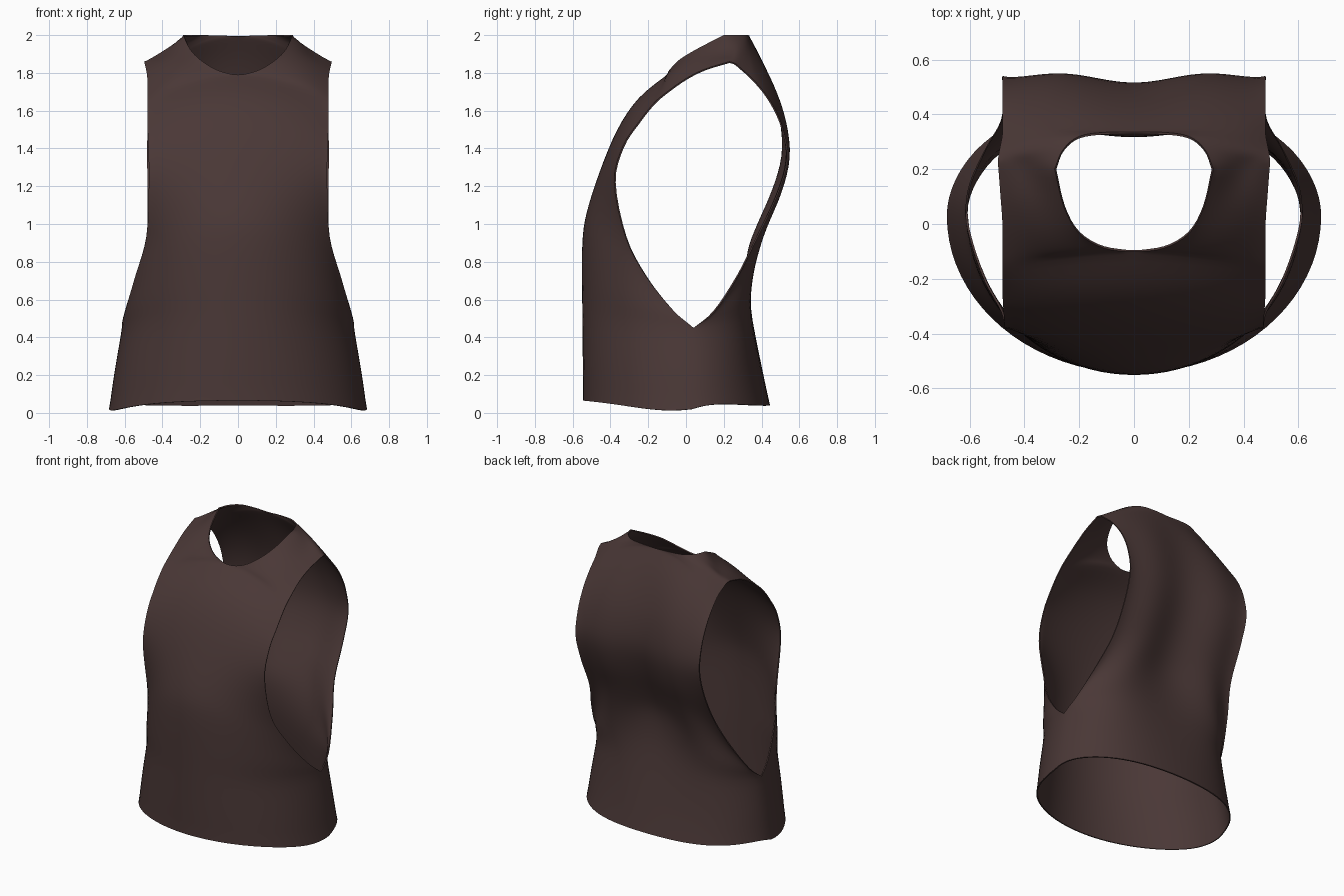
import bpy, bmesh, math

if "Cube" in bpy.data.objects:
    bpy.data.objects.remove(bpy.data.objects["Cube"])

# Rows run from hem to shoulder: inner xyz (centre line, then neckline),
# outer xyz (side seam, then armhole), arc angle, outward bulge
FRONT = [
    (0, -.545, .065, .683, .03, .02, 90, 0),
    (0, -.548, .25, .655, .035, .22, 90, 0),
    (0, -.55, .5, .615, .04, .45, 88, 0),
    (0, -.552, .7, .595, -.07, .545, 82, 0),
    (0, -.55, .9, .545, -.21, .72, 68, 0),
    (0, -.53, 1.05, .485, -.32, .93, 55, 0),
    (0, -.46, 1.27, .472, -.38, 1.22, 45, 0),
    (0, -.365, 1.5, .475, -.335, 1.41, 40, 0),
    (0, -.25, 1.67, .48, -.25, 1.54, 35, 0),
    (0, -.1, 1.79, .48, -.17, 1.64, 30, 0),
    (.11, -.088, 1.815, .48, -.10, 1.70, 20, .01),
    (.2, -.035, 1.87, .48, 0, 1.77, 10, .01),
    (.255, .06, 1.928, .487, .1, 1.82, 5, 0),
    (.29, .2, 2.0, .497, .23, 1.86, 0, -.025),
]
BACK = [
    (0, .445, .04, .683, .03, .02, 90, .02),
    (0, .40, .25, .655, .035, .22, 90, .025),
    (0, .35, .5, .615, .04, .45, 88, .045),
    (0, .325, .68, .60, .15, .535, 80, .06),
    (0, .33, .85, .54, .28, .73, 60, .06),
    (0, .385, 1.0, .485, .38, .93, 45, .045),
    (0, .46, 1.17, .477, .485, 1.15, 40, .04),
    (0, .515, 1.36, .48, .54, 1.34, 40, .03),
    (0, .505, 1.55, .48, .515, 1.5, 40, .025),
    (0, .46, 1.72, .48, .47, 1.61, 40, .02),
    (0, .40, 1.87, .48, .42, 1.69, 35, .01),
    (0, .335, 1.995, .48, .37, 1.75, 30, 0),
    (.1, .335, 1.998, .48, .33, 1.79, 20, 0),
    (.2, .32, 2.0, .487, .29, 1.825, 10, 0),
    (.26, .27, 2.0, .493, .26, 1.85, 5, 0),
    (.29, .2, 2.0, .497, .23, 1.86, 0, -.025),
]
STEPS, COLS = 4, 20
ARMPIT = 2          # row where the side seam turns into the armhole


def smooth_rows(rows):
    """Catmull-Rom through the rows, broken at the armpit and neck corners."""
    neck = max(i for i, r in enumerate(rows) if r[0] == 0)
    last = len(rows) - 1
    out = []
    for i in range(last):
        p1, p2 = rows[i], rows[i + 1]
        for k in range(STEPS):
            t = k / STEPS
            row = []
            for c in range(8):
                corner = neck if c < 3 else ARMPIT if c < 6 else -1
                b, d = p1[c], p2[c]
                a = 2 * b - d if i in (0, corner) else rows[i - 1][c]
                e = 2 * d - b if i + 1 in (last, corner) else rows[i + 2][c]
                if (i == neck and c in (1, 2)) or (i == ARMPIT and c == 3):
                    a = d       # edge leaves its corner level
                row.append(b + .5 * t * (d - a + t * (2 * a - 5 * b + 4 * d - e
                                                      + t * (3 * (b - d) + e - a))))
            out.append(row)
    out.append(list(rows[-1]))
    return out


def add_panel(bm, rows, side, sx):
    """Half panel; side is -1 front, +1 back; sx mirrors left and right."""
    grid = []
    for x0, y0, z0, x1, y1, z1, deg, bulge in smooth_rows(rows):
        a = math.radians(max(deg, 4))
        k = max(0, min(1, deg / 30))
        wave = side * .022 * max(0, 1 - z0 / .35)      # hem ripple
        line = []
        for j in range(COLS + 1):
            s = j / COLS
            u = math.sin(a * s) / math.sin(a)
            w = k * (1 - math.cos(a * s)) / (1 - math.cos(a)) + (1 - k) * s
            bump = math.sin(math.pi * s) ** 2
            drop = bulge if bulge < 0 else 0           # sag of the shoulder line
            x = x0 + (x1 - x0) * u
            y = y0 + (y1 - y0) * w + side * max(bulge, 0) * bump
            z = z0 + (z1 - z0) * w + drop * bump + wave * math.sin(math.pi * s ** 3)
            line.append(bm.verts.new((sx * x, y, z)))
        grid.append(line)
    for lo, hi in zip(grid, grid[1:]):
        for j in range(COLS):
            quad = (lo[j], lo[j + 1], hi[j + 1], hi[j])
            bm.faces.new(quad if side * sx < 0 else quad[::-1])


# Four half panels, welded at the centre lines, side seams and shoulders
bm = bmesh.new()
for sx in (1, -1):
    add_panel(bm, FRONT, -1, sx)
    add_panel(bm, BACK, 1, sx)
bmesh.ops.remove_doubles(bm, verts=bm.verts[:], dist=.0005)
# Relax the interior so seams flow smoothly
inner = [v for v in bm.verts if not v.is_boundary]
for _ in range(5):
    bmesh.ops.smooth_vert(bm, verts=inner, factor=.4, use_axis_x=True, use_axis_y=True, use_axis_z=True)
mesh = bpy.data.meshes.new("tank_top")
bm.to_mesh(mesh)
bm.free()
top = bpy.data.objects.new("tank_top", mesh)
bpy.context.collection.objects.link(top)

# Thin cloth thickness
cloth = top.modifiers.new("cloth", "SOLIDIFY")
cloth.thickness = .008
cloth.offset = -1

# Dark brown cloth
mat = bpy.data.materials.new("brown_cloth")
mat.diffuse_color = (.068, .039, .037, 1)
mat.use_nodes = True
mat.node_tree.nodes["Principled BSDF"].inputs["Base Color"].default_value = mat.diffuse_color
mesh.materials.append(mat)

bpy.context.view_layer.objects.active = top
top.select_set(True)
bpy.ops.object.modifier_apply(modifier="cloth")
bpy.ops.object.shade_smooth_by_angle(angle=math.radians(50))
